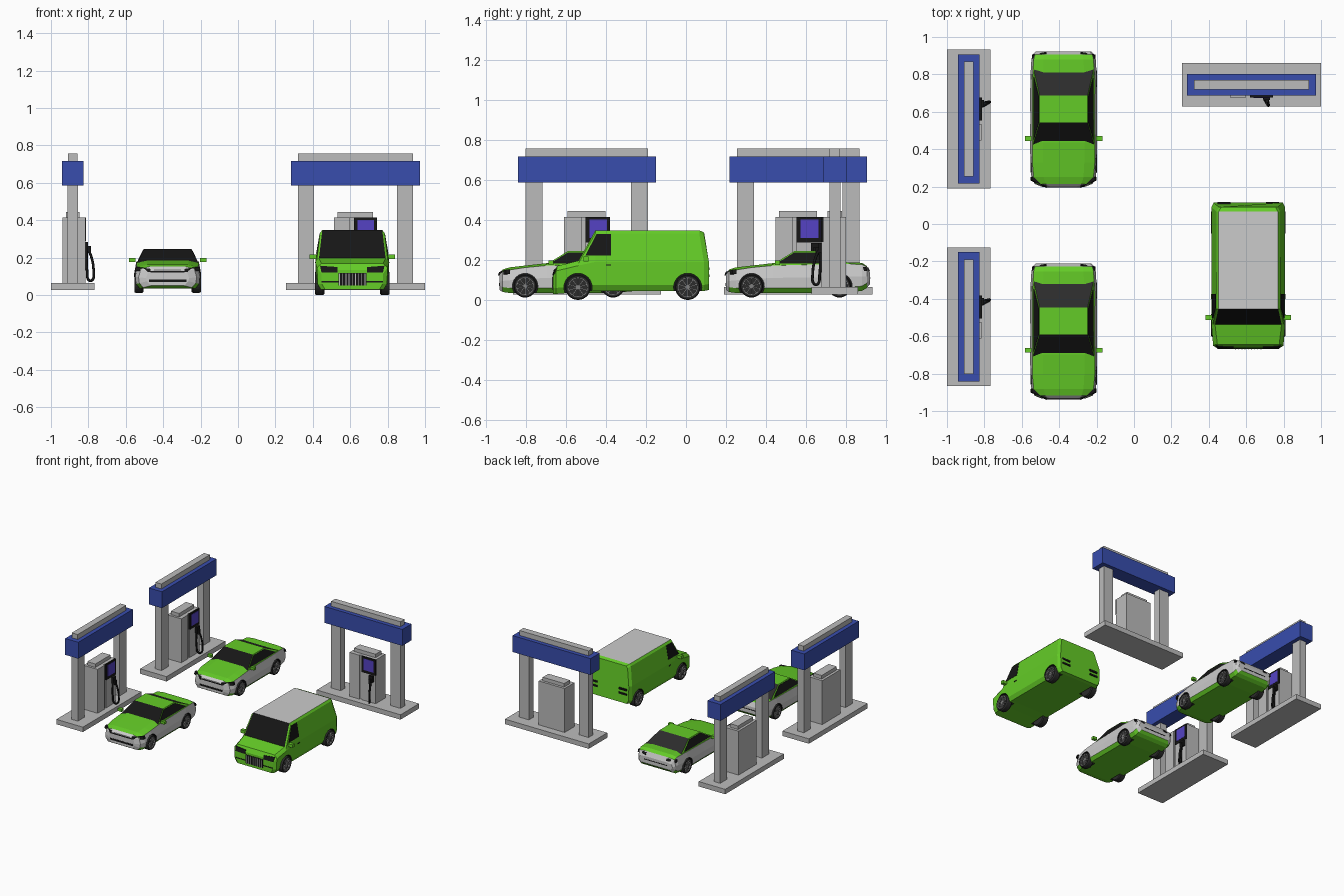
import bpy, bmesh, math
from mathutils import Matrix, Vector

if "Cube" in bpy.data.objects:
    bpy.data.objects.remove(bpy.data.objects["Cube"])


def material(name, r, g, b):
    m = bpy.data.materials.new(name)
    m.diffuse_color = (r, g, b, 1)
    m.use_nodes = True
    m.node_tree.nodes["Principled BSDF"].inputs["Base Color"].default_value = m.diffuse_color
    return m


GREEN = material("green_paint", .127, .60, .02)
WHITE = material("white_paint", .76, .73, .73)
BLACK = material("black", .008, .008, .008)
GLASS = material("dark_glass", .025, .025, .025)
TIRE = material("tire_rubber", .025, .025, .025)
RIM = material("rim_metal", .22, .22, .22)
GREY = material("grey", .50, .50, .50)
BLUE = material("blue", .04, .075, .42)
SCREEN = material("screen_purple", .09, .055, .55)


def add(name, bm, mats, T):
    bmesh.ops.recalc_face_normals(bm, faces=bm.faces[:])
    me = bpy.data.meshes.new(name)
    bm.to_mesh(me)
    bm.free()
    for m in mats:
        me.materials.append(m)
    ob = bpy.data.objects.new(name, me)
    bpy.context.collection.objects.link(ob)
    ob.matrix_world = T
    return ob


def cube(bm, lo, hi, M=Matrix()):
    lo, hi = Vector(lo), Vector(hi)
    d = hi - lo
    bmesh.ops.create_cube(bm, size=1, matrix=M @ Matrix.Translation((lo + hi) / 2) @ Matrix.Diagonal((*d, 1)))


def box(name, lo, hi, mat, T):
    bm = bmesh.new()
    cube(bm, lo, hi)
    return add(name, bm, [mat], T)


def panel(name, pts, depth, mat, T):
    # flat polygon pushed back by the depth vector
    bm = bmesh.new()
    f = bm.faces.new([bm.verts.new(p) for p in pts])
    new = bmesh.ops.extrude_face_region(bm, geom=[f], use_keep_orig=True)["geom"]
    bmesh.ops.translate(bm, vec=depth, verts=[v for v in new if isinstance(v, bmesh.types.BMVert)])
    return add(name, bm, [mat], T)


def loft(name, rings, mats, pick, T):
    # rings: right-hand half sections, bottom to top, mirrored in x; band -1 is the underside
    bm = bmesh.new()
    n = len(rings[0])
    vs = [[bm.verts.new(p) for p in r] + [bm.verts.new((-p[0], p[1], p[2])) for p in reversed(r)] for r in rings]
    for i in range(len(vs) - 1):
        for j in range(2 * n):
            k = (j + 1) % (2 * n)
            f = bm.faces.new((vs[i][j], vs[i][k], vs[i + 1][k], vs[i + 1][j]))
            f.material_index = pick(i, j if j < n else 2 * n - 2 - j)
    for i, v in ((-1, vs[0]), (len(vs), vs[-1])):
        bm.faces.new(v).material_index = pick(i, 0)
    return add(name, bm, mats, T)


def lathe(bm, prof, seg=28, closed=False):
    rings = [[bm.verts.new((x, r * math.cos(a), r * math.sin(a)))
              for a in (2 * math.pi * s / seg for s in range(seg))] for x, r in prof]
    pairs = list(zip(rings, rings[1:])) + ([(rings[-1], rings[0])] if closed else [])
    for a, b in pairs:
        for s in range(seg):
            t = (s + 1) % seg
            bm.faces.new((a[s], a[t], b[t], b[s]))


def wheel(name, r, w, T):
    bm = bmesh.new()
    lathe(bm, [(-w, .0005), (-w, .9 * r), (-.85 * w, r), (-.15 * w, r), (0, .92 * r),
               (0, .78 * r), (-.3 * w, .74 * r), (-.3 * w, .0005)])
    add(name + "_tire", bm, [TIRE], T)
    bm = bmesh.new()
    lathe(bm, [(-.3 * w, .7 * r), (-.02 * w, .7 * r), (-.02 * w, .79 * r), (-.3 * w, .79 * r)], closed=True)
    lathe(bm, [(-.3 * w, .18 * r), (-.03 * w, .16 * r), (-.03 * w, .0005)], 12)
    for k in range(10):
        cube(bm, (-.25 * w, -.055 * r, .1 * r), (-.06 * w, .055 * r, .72 * r), Matrix.Rotation(k * math.pi / 5, 4, 'X'))
    add(name + "_rim", bm, [RIM], T)


def wheels(name, body, x, ys, r, w, T):
    # cut the wheel arches, then place four wheels
    bm = bmesh.new()
    for y in ys:
        for s in (-1, 1):
            M = Matrix.Translation((s * (x - w / 2 + .02), y, r)) @ Matrix.Rotation(math.pi / 2, 4, 'Y')
            bmesh.ops.create_cone(bm, cap_ends=True, segments=24, radius1=r * 1.12, radius2=r * 1.12,
                                  depth=w + .06, matrix=M)
    cutter = add("arch_cutter", bm, [BLACK], T)
    cutter.hide_render = True
    mod = body.modifiers.new("arches", 'BOOLEAN')
    mod.operation, mod.solver, mod.object, mod.material_mode = 'DIFFERENCE', 'EXACT', cutter, 'TRANSFER'
    bpy.context.view_layer.update()
    me = bpy.data.meshes.new_from_object(body.evaluated_get(bpy.context.evaluated_depsgraph_get()))
    body.modifiers.clear()
    body.data = me
    bpy.data.objects.remove(cutter)
    for y, end in zip(ys, ("front", "rear")):
        for s, side in ((1, "right"), (-1, "left")):
            R = Matrix.Rotation(0 if s > 0 else math.pi, 4, 'Z')
            wheel(f"{name}_{end}_{side}_wheel", r, w, T @ Matrix.Translation((s * x, y, r)) @ R)


def car(name, x, y):
    T = Matrix.Translation((x, y, .012))
    D = Vector((0, 0, -.012))
    # body sections: y, half width, underside, shoulder, top
    S = [(-.361, .115, .05, .125, .135), (-.345, .155, .04, .14, .152), (-.31, .172, .035, .15, .163),
         (-.232, .179, .035, .162, .172), (-.125, .179, .035, .172, .184), (0, .178, .035, .175, .182),
         (.208, .179, .035, .18, .187), (.32, .172, .045, .178, .186), (.345, .165, .06, .165, .17),
         (.361, .15, .08, .13, .135)]
    rings = [[Vector(p) + D for p in ((w - .025, v, b), (w - .004, v, b + .024), (w, v, b + .55 * (s - b)),
             (w - .012, v, s), (w * .62, v, t))] for v, w, b, s, t in S]
    body = loft(name + "_body", rings, [GREEN, WHITE],
                lambda i, b: int(i < 1 or i > 7 or b in (1, 2)) if b >= 0 else 0, T)
    wheels(name, body, .178, (-.232, .208), .057, .05, T)
    T = Matrix.Translation((x, y, 0))
    # cabin with windscreen and rear window
    cab = loft(name + "_cabin", [[(.163, -.135, .172), (.128, -.017, .245)], [(.163, .282, .172), (.128, .127, .245)]],
               [GREEN, BLACK, GLASS], lambda i, b: 1 if i < 0 else 2 if i > 0 else 0, T)
    for s in (-1, 1):
        win = [(-.108, .182), (.228, .182), (.122, .238), (-.018, .238)]
        panel(name + "_side_window", [(s * (.165 - .035 * (z - .172) / .073), v, z) for v, z in win],
              (-s * .004, 0, 0), BLACK, T)
        panel(name + "_headlight", [(s * .168, -.327, .152), (s * .09, -.362, .14), (s * .09, -.368, .122),
                                    (s * .176, -.328, .13)], (0, .02, 0), BLACK, T)
        panel(name + "_tail_light", [(s * .168, .34, .165), (s * .09, .352, .162), (s * .09, .361, .145),
                                     (s * .17, .346, .145)], (0, -.015, 0), BLACK, T)
        box(name + "_mirror", (min(s * .172, s * .207), -.115, .176), (max(s * .172, s * .207), -.09, .197), GREEN, T)
    box(name + "_grille", (-.09, -.364, .122), (.09, -.35, .129), BLACK, T)
    box(name + "_lower_intake", (-.1, -.363, .07), (.1, -.35, .084), BLACK, T)
    box(name + "_rear_trim", (-.1, .35, .108), (.1, .363, .113), BLACK, T)


def van(name, x, y):
    T = Matrix.Translation((x, y, 0))
    # sections: lower y, upper y, half width, underside, belt, roof half width, top
    S = [(-.39, -.388, .165, .03, .115, .145, .135), (-.375, -.37, .188, .03, .145, .165, .17),
         (-.262, -.262, .197, .04, .172, .178, .197), (-.178, -.178, .197, .045, .19, .16, .348),
         (.365, .342, .197, .045, .19, .158, .348), (.39, .366, .185, .05, .19, .145, .338)]
    rings = [[(w - .02, v, b), (w - .002, v, b + .03), (w, v, k), (tw + .012, u, t - min(.015, (t - k) / 2)), (tw, u, t)]
             for v, u, w, b, k, tw, t in S]
    body = loft(name + "_body", rings, [GREEN, BLACK, WHITE], lambda i, b: {2: 1, 3: 2}.get(i, 0) if b == 4 else 0, T)
    wheels(name, body, .2, (-.265, .284), .063, .052, T)
    win = [(-.228, .222), (-.1, .222), (-.1, .33), (-.172, .33)]
    for s in (-1, 1):
        panel(name + "_side_window", [(s * (.199 - .025 * (z - .19) / .143), v, z) for v, z in win],
              (-s * .008, 0, 0), BLACK, T)
        panel(name + "_headlight", [(s * .172, -.38, .157), (s * .08, -.386, .15), (s * .08, -.394, .122),
                                    (s * .165, -.392, .122)], (0, .02, 0), BLACK, T)
        box(name + "_mirror", (min(s * .19, s * .229), -.238, .193), (max(s * .19, s * .229), -.212, .218), GREEN, T)
        for z in (.115, .15):
            box(name + "_tail_light", (s * .13 - .035, .37, z), (s * .13 + .035, .393, z + .013), BLACK, T)
        box(name + "_door_handle", (s * .196 - .004, -.125, .172), (s * .196 + .004, -.1, .178), BLACK, T)
    box(name + "_grille", (-.075, -.393, .05), (.075, -.38, .118), BLACK, T)
    for k in range(9):
        box(name + "_grille_bar", (-.07 + k * .017, -.396, .052), (-.066 + k * .017, -.39, .116), GREY, T)
    box(name + "_front_plate_strip", (-.165, -.393, .068), (.165, -.385, .074), BLACK, T)


def station(name, x, y, turn):
    T = Matrix.Translation((x, y, 0)) @ Matrix.Rotation(turn, 4, 'Z')
    box(name + "_island", (-.371, -.117, .026), (.371, .117, .065), GREY, T)
    for s in (-1, 1):
        box(name + "_pillar", (s * .264 - .043, -.028, .065), (s * .264 + .043, .028, .59), GREY, T)
    box(name + "_sign_beam", (-.345, -.058, .587), (.345, .058, .718), BLUE, T)
    box(name + "_top_strip", (-.307, -.026, .718), (.307, .026, .757), GREY, T)
    # pump cabinet with raised front panels
    box(name + "_pump_body", (-.115, -.058, .065), (.115, .056, .416), GREY, T)
    box(name + "_pump_cap", (-.097, -.036, .416), (.093, .036, .444), GREY, T)
    box(name + "_pump_left_panel", (-.115, -.068, .065), (-.028, -.058, .416), GREY, T)
    box(name + "_pump_right_panel", (-.008, -.066, .065), (.115, -.058, .29), GREY, T)
    box(name + "_screen_frame", (-.008, -.069, .288), (.115, -.058, .416), BLACK, T)
    box(name + "_screen", (.012, -.071, .31), (.1, -.069, .402), SCREEN, T)
    # nozzle and hanging hose
    box(name + "_nozzle_holder", (.064, -.082, .235), (.1, -.066, .284), BLACK, T)
    box(name + "_nozzle", (.074, -.096, .225), (.09, -.08, .262), BLACK, T)
    cu = bpy.data.curves.new(name + "_hose", 'CURVE')
    cu.dimensions, cu.bevel_depth, cu.bevel_resolution, cu.resolution_u = '3D', .007, 2, 6
    pts = [(.086, -.08, .25), (.09, -.1, .2), (.092, -.111, .13), (.086, -.106, .083),
           (.076, -.088, .078), (.068, -.076, .13), (.07, -.073, .24)]
    sp = cu.splines.new('BEZIER')
    sp.bezier_points.add(len(pts) - 1)
    for b, p in zip(sp.bezier_points, pts):
        b.co = p
        b.handle_left_type = b.handle_right_type = 'AUTO'
    cu.materials.append(BLACK)
    ob = bpy.data.objects.new(name + "_hose", cu)
    bpy.context.collection.objects.link(ob)
    ob.matrix_world = T


station("pump_a", -.883, .562, math.pi / 2)
station("pump_b", -.883, -.496, math.pi / 2)
station("pump_c", .628, .745, 0)
car("car_a", -.3765, .56)
car("car_b", -.3765, -.573)
van("van", .611, -.2755)
